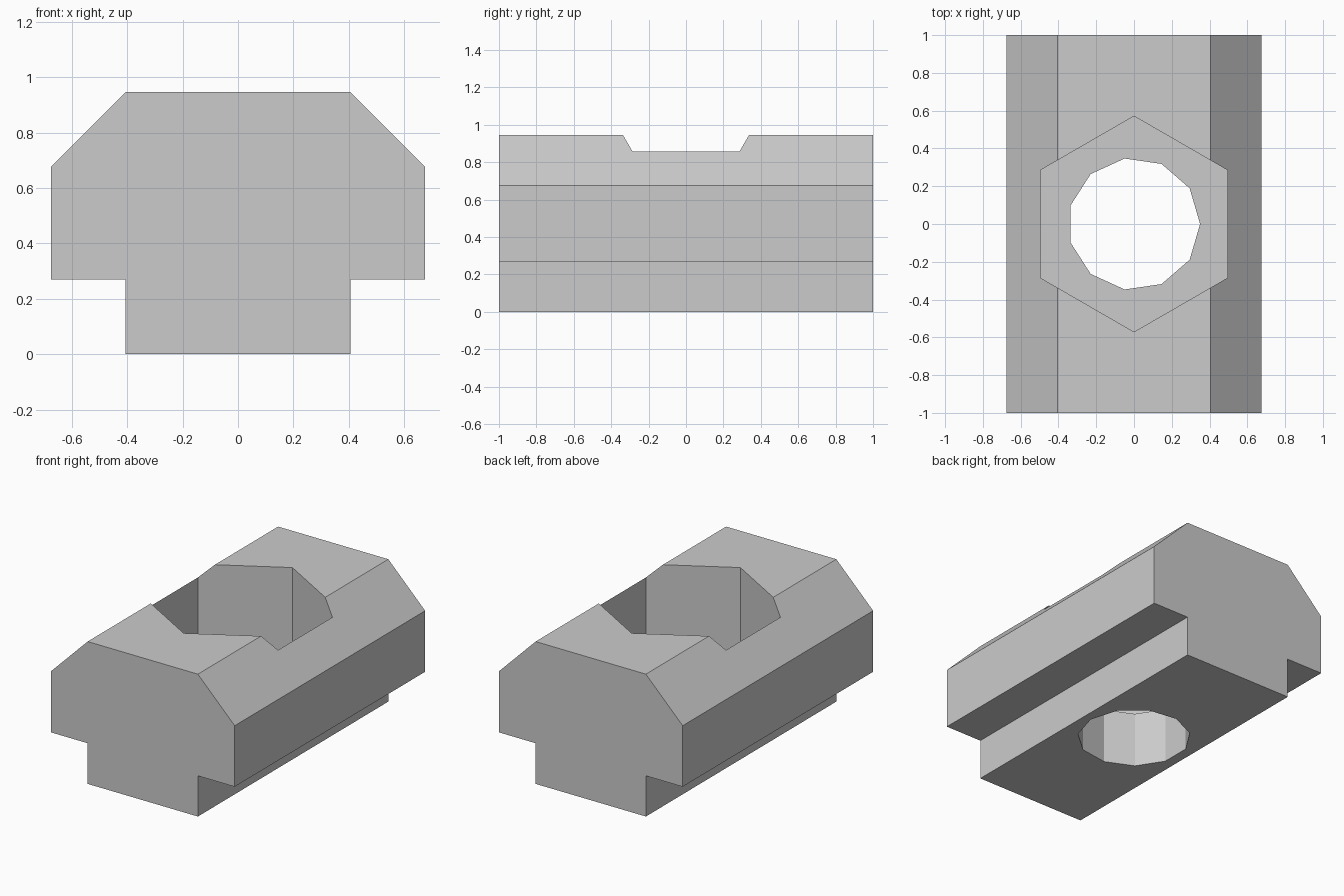
import bpy, bmesh, math

if "Cube" in bpy.data.objects:
    bpy.data.objects.remove(bpy.data.objects["Cube"])

UNIT = 2 / 14.8          # one design step
HALF_LEN = 1.0


def new_object(name, bm):
    bmesh.ops.recalc_face_normals(bm, faces=bm.faces)
    mesh = bpy.data.meshes.new(name)
    bm.to_mesh(mesh)
    bm.free()
    obj = bpy.data.objects.new(name, mesh)
    bpy.context.collection.objects.link(obj)
    return obj


def extrude_profile(name, points, direction):
    """Solid made by sweeping a closed polygon along a vector."""
    bm = bmesh.new()
    face = bm.faces.new([bm.verts.new(p) for p in points])
    result = bmesh.ops.extrude_face_region(bm, geom=[face], use_keep_orig=True)
    verts = [g for g in result["geom"] if isinstance(g, bmesh.types.BMVert)]
    bmesh.ops.translate(bm, verts=verts, vec=direction)
    return new_object(name, bm)


def prism(name, sides, radius, z0, z1, start=0.0):
    ring = [(radius * math.cos(start + math.tau * i / sides),
             radius * math.sin(start + math.tau * i / sides), z0)
            for i in range(sides)]
    return extrude_profile(name, ring, (0, 0, z1 - z0))


# T-slot body: narrow foot, wide shoulders, chamfered top
half = [(3, 0), (3, 2), (5, 2), (5, 5), (3, 7)]
outline = half + [(-x, z) for x, z in reversed(half)]
body = extrude_profile("slot_nut_body",
                       [(x * UNIT, -HALF_LEN, z * UNIT) for x, z in outline],
                       (0, 2 * HALF_LEN, 0))

# Hexagonal nut pocket from the top, round bolt hole through the foot
pocket_floor = 2.75 * UNIT
cutters = [
    prism("hex_pocket_cutter", 6, 0.571, pocket_floor, 1.2, math.pi / 6),
    prism("bolt_hole_cutter", 11, 0.35, -0.2, pocket_floor + 0.1),
]
for cutter in cutters:
    mod = body.modifiers.new(cutter.name, 'BOOLEAN')
    mod.operation = 'DIFFERENCE'
    mod.solver = 'EXACT'
    mod.object = cutter
    cutter.hide_render = True
    cutter.hide_set(True)

# Plain grey finish
grey = bpy.data.materials.new("plain_grey")
grey.diffuse_color = (0.6, 0.6, 0.6, 1)
grey.use_nodes = True
grey.node_tree.nodes["Principled BSDF"].inputs["Base Color"].default_value = grey.diffuse_color
body.data.materials.append(grey)
